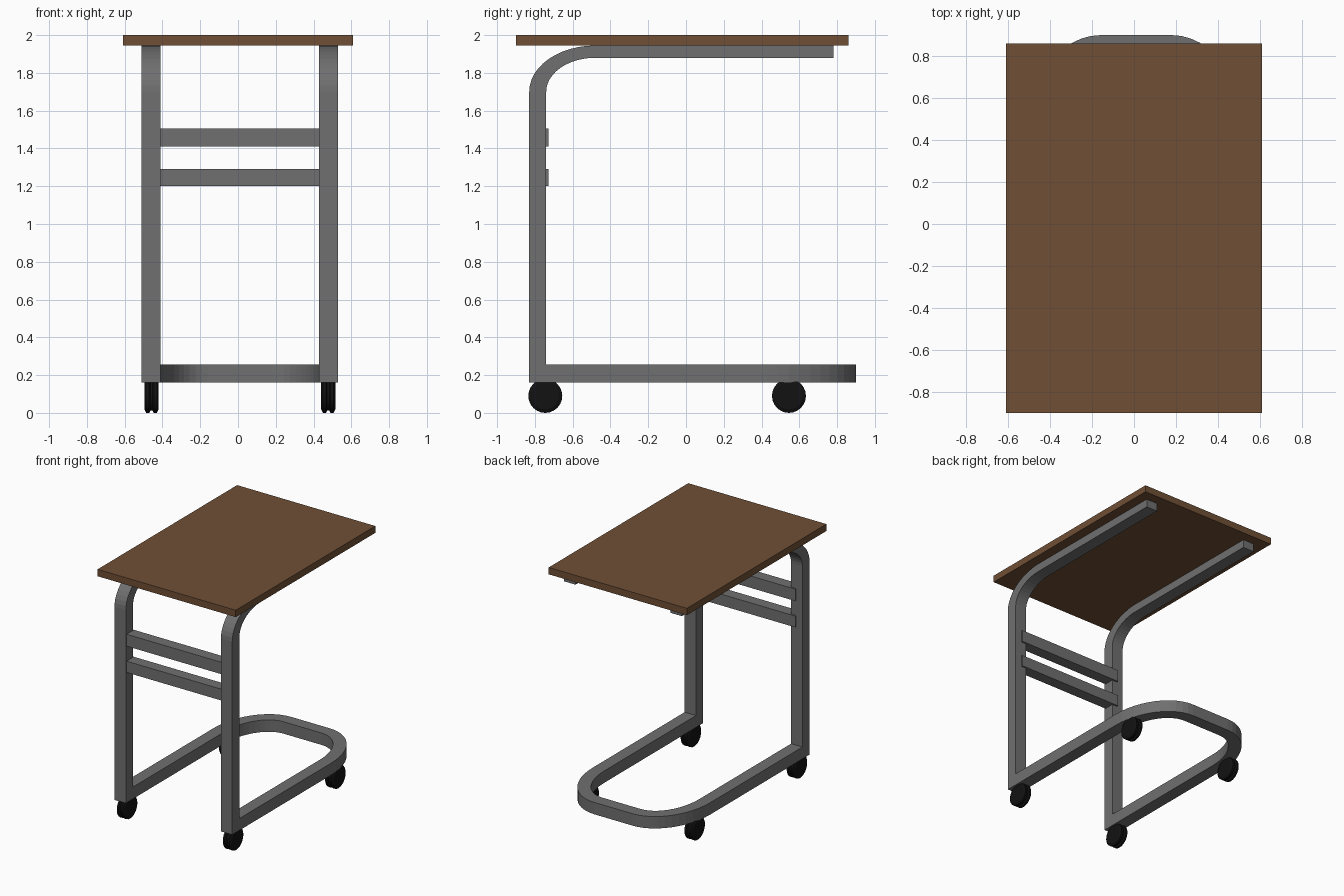
import bpy, bmesh, math
from mathutils import Vector

if "Cube" in bpy.data.objects:
    bpy.data.objects.remove(bpy.data.objects["Cube"])

CX = 0.01          # frame centre in x
HALF = 0.52        # outer half width of frame
BAR = 0.10         # bar width


def material(name, rgb):
    m = bpy.data.materials.new(name)
    m.diffuse_color = (*rgb, 1)
    m.use_nodes = True
    m.node_tree.nodes["Principled BSDF"].inputs["Base Color"].default_value = m.diffuse_color
    return m


WOOD = material("wood", (0.16, 0.078, 0.036))
METAL = material("grey_metal", (0.16, 0.16, 0.16))
RUBBER = material("black_rubber", (0.006, 0.006, 0.006))


def finish(bm, name, mat):
    bmesh.ops.recalc_face_normals(bm, faces=bm.faces)
    me = bpy.data.meshes.new(name)
    bm.to_mesh(me)
    bm.free()
    me.materials.append(mat)
    ob = bpy.data.objects.new(name, me)
    bpy.context.collection.objects.link(ob)
    return ob


def box(name, lo, hi, mat):
    bm = bmesh.new()
    bmesh.ops.create_cube(bm, size=1)
    for v in bm.verts:
        v.co = [(a + b) / 2 + c * (b - a) for a, b, c in zip(lo, hi, v.co)]
    return finish(bm, name, mat)


def band(name, outer, inner, offset, mat):
    """Solid strip between two matching 3D paths, extruded by offset."""
    bm = bmesh.new()
    o = [bm.verts.new(p) for p in outer]
    i = [bm.verts.new(p) for p in inner]
    for k in range(len(o) - 1):
        bm.faces.new((o[k], o[k + 1], i[k + 1], i[k]))
    ext = bmesh.ops.extrude_face_region(bm, geom=bm.faces[:] + bm.edges[:] + bm.verts[:],
                                        use_keep_orig=True)
    verts = [g for g in ext["geom"] if isinstance(g, bmesh.types.BMVert)]
    bmesh.ops.translate(bm, verts=verts, vec=Vector(offset))
    return finish(bm, name, mat)


def arc(cx, cy, rx, ry, a0, a1, n=12):
    angs = [math.radians(a0 + (a1 - a0) * k / n) for k in range(n + 1)]
    return [(cx + rx * math.cos(a), cy + ry * math.sin(a)) for a in angs]


# Tabletop
box("tabletop", (-0.61, -0.90, 1.945), (0.61, 0.86, 2.0), WOOD)

# Bent side legs running up and under the top
outer = [(-0.83, 0.16)] + arc(-0.48, 1.70, 0.35, 0.245, 180, 90) + [(0.78, 1.945)]
inner = [(-0.74, 0.16)] + arc(-0.48, 1.70, 0.26, 0.18, 180, 90) + [(0.78, 1.88)]
for side, x in (("left", CX - HALF), ("right", CX + HALF - BAR)):
    band(side + "_leg", [(x, y, z) for y, z in outer],
         [(x, y, z) for y, z in inner], (BAR, 0, 0), METAL)


# U-shaped floor base, open at the front
def u_path(inset):
    rx, ry = 0.35 - inset, 0.48 - inset
    cx, cy = HALF - 0.35, 0.90 - 0.48
    half = [(cx + rx, -0.74)] + arc(cx, cy, rx, ry, 0, 90)
    pts = half + [(-x, y) for x, y in reversed(half)]
    return [(CX + x, y, 0.16) for x, y in pts]


band("floor_base", u_path(0), u_path(BAR), (0, 0, 0.095), METAL)

# Two cross rails between the legs
for name, z0, z1 in (("lower_rail", 1.20, 1.29), ("upper_rail", 1.41, 1.505)):
    box(name, (CX - 0.465, -0.82, z0), (CX + 0.465, -0.728, z1), METAL)


# Casters: lathed twin wheels with a centre groove
def caster(name, x, y, n=24):
    prof = [(-0.0375, 0.072), (-0.028, 0.09), (-0.012, 0.09), (-0.006, 0.078),
            (0.006, 0.078), (0.012, 0.09), (0.028, 0.09), (0.0375, 0.072)]
    bm = bmesh.new()
    rings = []
    for dx, r in prof:
        rings.append([bm.verts.new((x + dx, y + r * math.sin(2 * math.pi * k / n),
                                    0.09 - r * math.cos(2 * math.pi * k / n)))
                      for k in range(n)])
    for a, b in zip(rings, rings[1:]):
        for k in range(n):
            j = (k + 1) % n
            bm.faces.new((a[k], a[j], b[j], b[k]))
    bm.faces.new(rings[0])
    bm.faces.new(rings[-1])
    finish(bm, name, RUBBER)


for side, s in (("left", -1), ("right", 1)):
    for end, y in (("front", -0.745), ("back", 0.545)):
        caster(f"{end}_{side}_caster", CX + s * 0.468, y)
